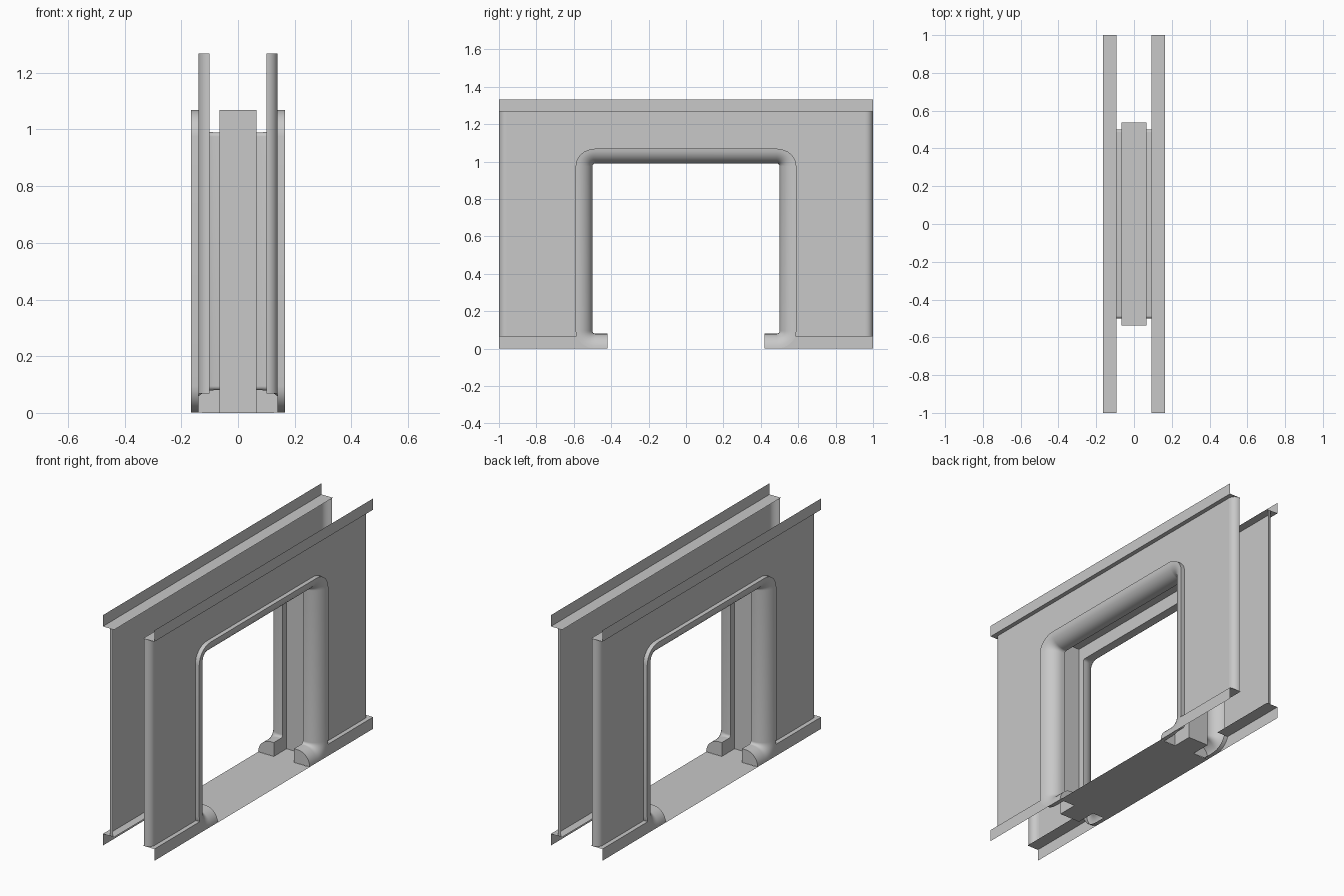
import bpy, bmesh, math

if "Cube" in bpy.data.objects:
    bpy.data.objects.remove(bpy.data.objects["Cube"], do_unlink=True)

COLOUR = (0.58, 0.58, 0.58, 1)
grey = bpy.data.materials.new("plain_grey")
grey.use_nodes = True
grey.diffuse_color = COLOUR
grey.node_tree.nodes["Principled BSDF"].inputs["Base Color"].default_value = COLOUR

# Main dimensions
LIP_X, WALL_X, GROOVE_X = 0.165, 0.14, 0.065     # distances from the centre plane
FLANGE_X, TOP, TIP, STEP = 0.093, 1.268, 1.333, 0.068
CUT_Y, GROOVE_Y, GROOVE_TOP = 0.42, 0.537, 1.068
RIM, CURL = 0.09, 0.04
STEPS = 8


def make(name, polygons, mirror=True):
    """Build one sheet part from polygons; mirror it to the other side."""
    bm = bmesh.new()
    for poly in polygons:
        bm.faces.new([bm.verts.new(p) for p in poly])
    bmesh.ops.remove_doubles(bm, verts=bm.verts, dist=0.0002)
    bmesh.ops.recalc_face_normals(bm, faces=bm.faces)
    mesh = bpy.data.meshes.new(name)
    bm.to_mesh(mesh)
    bm.free()
    mesh.materials.append(grey)
    ob = bpy.data.objects.new(name, mesh)
    bpy.context.collection.objects.link(ob)
    if mirror:
        mod = ob.modifiers.new("mirror", 'MIRROR')
        mod.use_mirror_merge = False
    bpy.ops.object.select_all(action='DESELECT')
    ob.select_set(True)
    bpy.context.view_layer.objects.active = ob
    bpy.ops.object.shade_smooth_by_angle(angle=math.radians(30))


def bridge(rows):
    """Quads between neighbouring rows of points."""
    return [(a[i], a[i + 1], b[i + 1], b[i])
            for a, b in zip(rows, rows[1:]) for i in range(len(a) - 1)]


def strip(x0, z0, x1, z1, y0=-1, y1=1):
    return [(x0, y0, z0), (x0, y1, z0), (x1, y1, z1), (x1, y0, z1)]


def opening(d):
    """Door outline (y, z) pushed outward by d, from one stub to the other."""
    ry, rz = 0.015 + d, 0.015 + d * 0.88
    half = [(CUT_Y, 0.095 - rz)]
    for centre_z, start in ((0.095, -90), (0.975, 0)):
        for i in range(STEPS + 1):
            a = math.radians(start + 90 * i / STEPS)
            half.append((0.485 + ry * math.cos(a), centre_z + rz * math.sin(a)))
    return half + [(-y, z) for y, z in reversed(half)]


def at(x, outline):
    return [(x, y, z) for y, z in outline]


outer, inner = opening(RIM), opening(0)

# Side walls with the door hole
hole = [(0.585, STEP)] + [p for p in outer if p[1] > STEP] + [(-0.585, STEP)]
flat = 1 - CURL
frame = [(-flat, STEP), (-flat, TOP), (flat, TOP), (flat, STEP)]
make("side_wall", [at(WALL_X, hole + frame)])

# Wall ends curled inward
curls = []
for s in (1, -1):
    arc = [(WALL_X - CURL + CURL * math.cos(t), s * (flat + CURL * math.sin(t)))
           for t in (math.pi / 2 * i / STEPS for i in range(STEPS + 1))]
    curls += bridge([[(x, y, z) for x, y in arc] for z in (STEP, TOP)])
make("curled_wall_end", curls)

# Top rail: ledge and upright lip
make("top_rail", [strip(FLANGE_X, TOP, LIP_X, TOP), strip(LIP_X, TOP, LIP_X, TIP)])

# Bottom rail: ledge and hanging lip, trimmed around the door corner
rails = []
for s in (1, -1):
    corner = [p for p in outer[1:STEPS] if p[1] < STEP]
    lip = [(1, 0), (1, STEP), (0.585, STEP)] + corner[::-1]
    rails.append([(LIP_X, s * y, z) for y, z in lip])
    rails.append(strip(FLANGE_X, STEP, LIP_X, STEP, s * 0.585, s))
make("bottom_rail", rails)

# Rounded door surround swept around the opening
profile = [(WALL_X, RIM)]
for i in range(STEPS + 1):
    t = math.pi / 2 * i / STEPS
    profile.append((0.085 + 0.08 * math.cos(t), RIM * (1 - math.sin(t))))
profile.append((GROOVE_X, 0))
rows = [at(x, opening(d)) for x, d in profile]
make("door_surround", bridge(rows))

# End caps of the surround stubs
caps = [[r[k] for r in rows[1:]] + [(GROOVE_X, s * CUT_Y, 0)] for k, s in ((0, 1), (-1, -1))]
make("surround_end_cap", caps)

# Sides of the central groove
groove = [(CUT_Y, 0), (GROOVE_Y, 0), (GROOVE_Y, GROOVE_TOP)]
groove += [(-y, z) for y, z in reversed(groove)]
make("groove_side", [at(GROOVE_X, inner + groove[::-1])])

# Back of the groove
make("groove_back", bridge([at(-GROOVE_X, groove[1:5]), at(GROOVE_X, groove[1:5])]), mirror=False)

# Sill across the bottom of the doorway
make("sill", [strip(-GROOVE_X, 0, GROOVE_X, 0, -GROOVE_Y, GROOVE_Y),
              strip(GROOVE_X, 0, LIP_X, 0, -CUT_Y, CUT_Y),
              strip(-LIP_X, 0, -GROOVE_X, 0, -CUT_Y, CUT_Y)], mirror=False)
